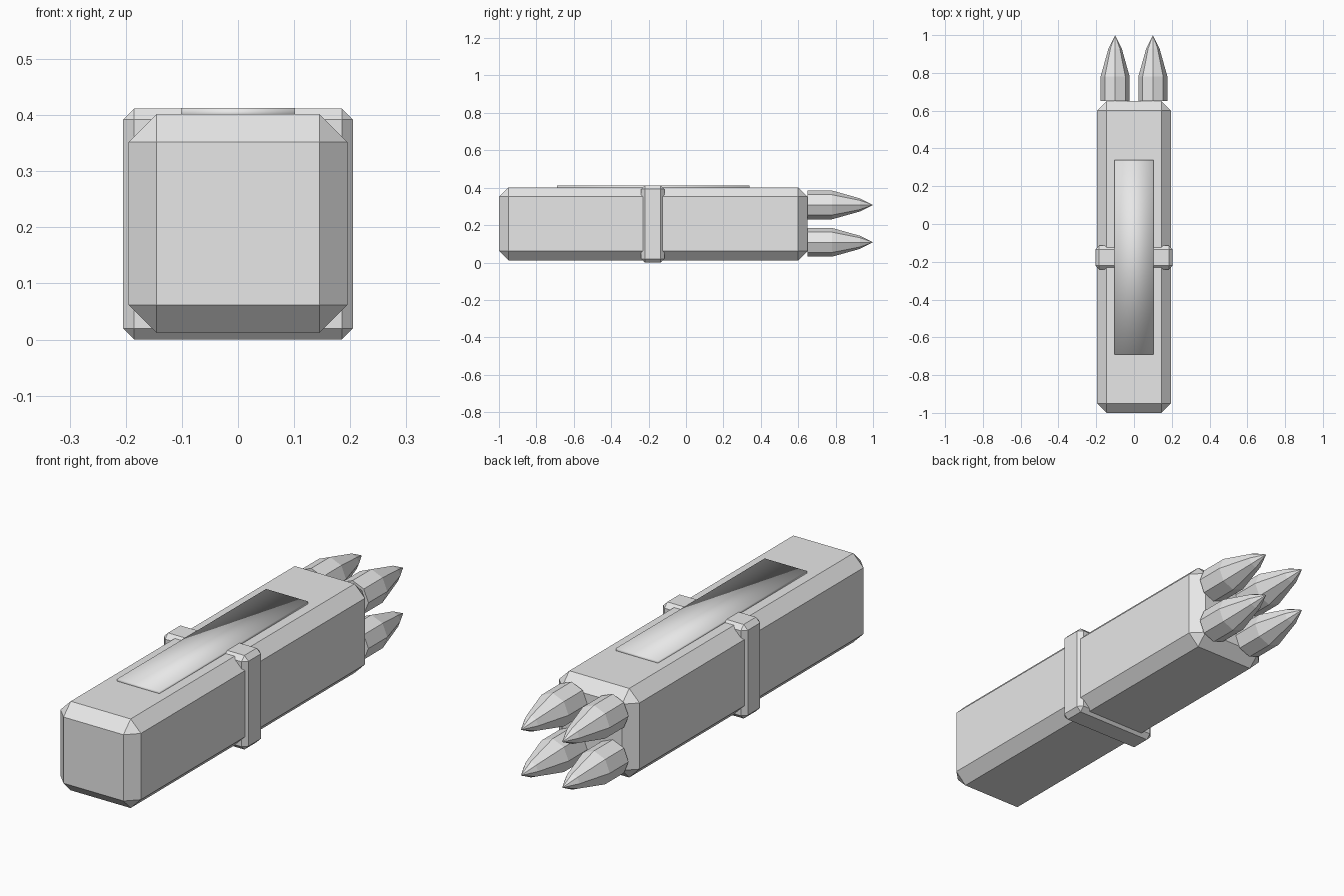
import bpy, bmesh, math
from mathutils import Matrix

cube = bpy.data.objects.get("Cube")
if cube:
    bpy.data.objects.remove(cube, do_unlink=True)

# Single grey material
grey = bpy.data.materials.new("light_grey")
grey.use_nodes = True
colour = (0.8, 0.8, 0.8, 1)
grey.diffuse_color = colour
grey.node_tree.nodes["Principled BSDF"].inputs["Base Color"].default_value = colour


def finish(bm, name, smooth=False):
    bmesh.ops.recalc_face_normals(bm, faces=bm.faces[:])
    for face in bm.faces:
        face.smooth = smooth
    mesh = bpy.data.meshes.new(name)
    bm.to_mesh(mesh)
    bm.free()
    mesh.materials.append(grey)
    obj = bpy.data.objects.new(name, mesh)
    bpy.context.collection.objects.link(obj)
    return obj


def box(name, low, high, chamfer=0, smooth=False):
    bm = bmesh.new()
    centre = [(a + b) / 2 for a, b in zip(low, high)]
    size = [b - a for a, b in zip(low, high)]
    matrix = Matrix.Translation(centre) @ Matrix.Diagonal((*size, 1))
    bmesh.ops.create_cube(bm, size=1, matrix=matrix)
    if chamfer:
        bmesh.ops.bevel(bm, geom=bm.edges[:], offset=chamfer, segments=1,
                        affect='EDGES', profile=0.5)
    return finish(bm, name, smooth)


def rocket(name, x, z, sides=8):
    # Straight shell, tapering shoulder, pointed tip along +y
    bm = bmesh.new()
    rings = []
    for y, radius in ((0.65, 0.077), (0.78, 0.077), (0.93, 0.035)):
        rings.append([bm.verts.new((x + radius * math.cos(a), y, z + radius * math.sin(a)))
                      for a in (math.tau * i / sides for i in range(sides))])
    tip = bm.verts.new((x, 1, z))
    bm.faces.new(rings[0])
    for i in range(sides):
        j = (i + 1) % sides
        for lower, upper in zip(rings, rings[1:]):
            bm.faces.new((lower[i], lower[j], upper[j], upper[i]))
        bm.faces.new((rings[-1][i], rings[-1][j], tip))
    return finish(bm, name)


# Pod body, clamp band and top plate
box("pod_body", (-0.195, -1, 0.012), (0.195, 0.65, 0.402), 0.05)
box("clamp_band", (-0.205, -0.24, 0), (0.205, -0.115, 0.412), 0.02)
box("top_plate", (-0.102, -0.69, 0.395), (0.102, 0.34, 0.4125), smooth=True)

# Four rockets at the rear
for side, x in (("left", 0.1), ("right", -0.1)):
    for level, z in (("lower", 0.108), ("upper", 0.308)):
        rocket(f"{level}_{side}_rocket", x, z)
